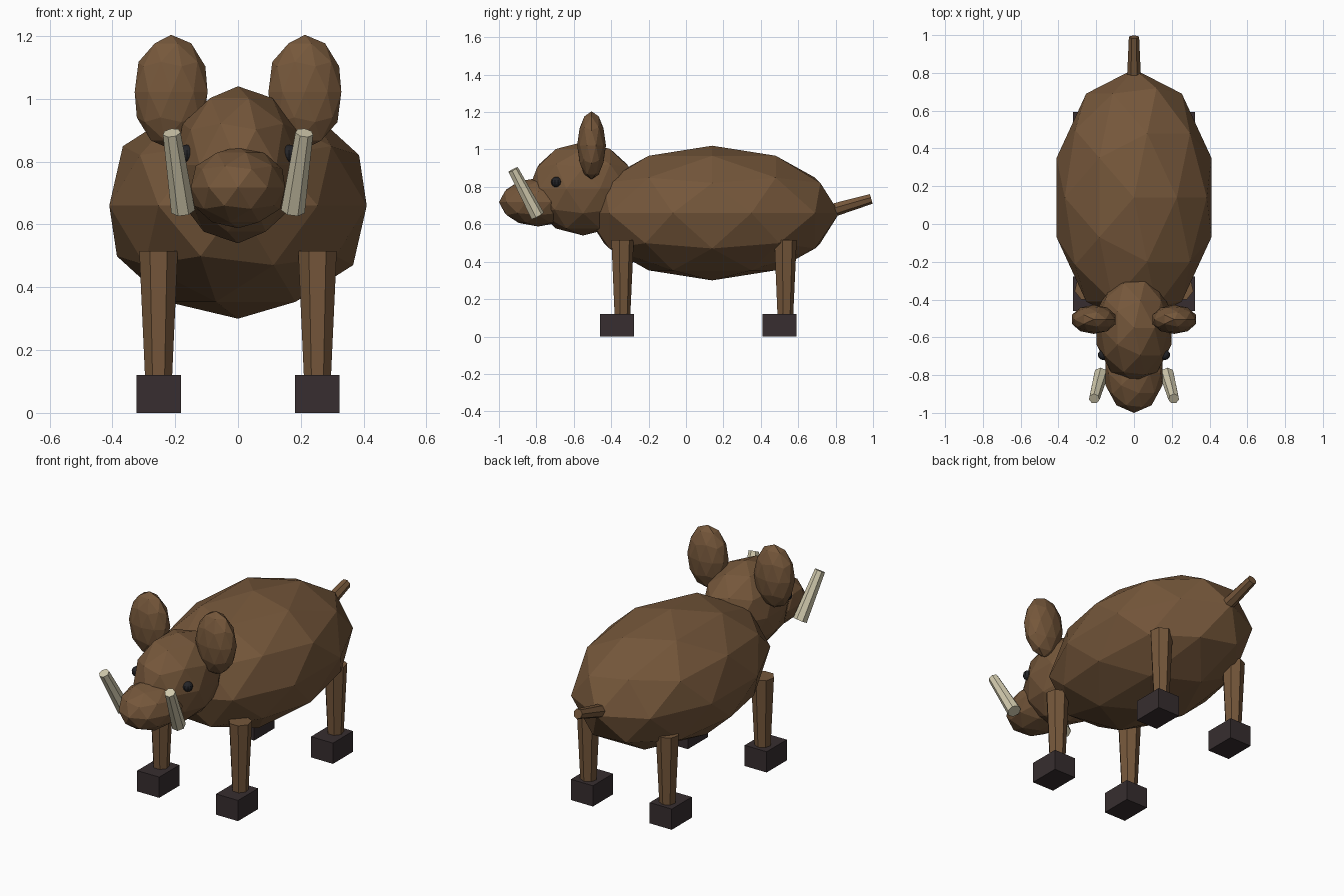
import bpy
from mathutils import Vector

if "Cube" in bpy.data.objects:
    bpy.data.objects.remove(bpy.data.objects["Cube"])


def material(name, rgb):
    m = bpy.data.materials.new(name)
    m.diffuse_color = (*rgb, 1)
    m.use_nodes = True
    m.node_tree.nodes["Principled BSDF"].inputs["Base Color"].default_value = m.diffuse_color
    return m


FUR = material("brown_fur", (0.178, 0.095, 0.043))
HOOF = material("dark_hoof", (0.038, 0.027, 0.029))
IVORY = material("ivory", (0.64, 0.59, 0.42))
BLACK = material("eye_black", (0.018, 0.018, 0.021))


def finish(name, mat):
    ob = bpy.context.object
    ob.name = name
    ob.data.materials.append(mat)
    return ob


def blob(name, centre, radii, mat):
    """Faceted ellipsoid."""
    bpy.ops.mesh.primitive_ico_sphere_add(subdivisions=2, radius=1, location=centre)
    ob = finish(name, mat)
    ob.scale = radii
    return ob


def taper(name, start, end, r1, r2, mat, sides=7):
    """Tapered rod between two points."""
    a, b = Vector(start), Vector(end)
    bpy.ops.mesh.primitive_cone_add(vertices=sides, radius1=r1, radius2=r2,
                                    depth=(b - a).length, location=(a + b) / 2)
    ob = finish(name, mat)
    ob.rotation_mode = 'QUATERNION'
    ob.rotation_quaternion = Vector((0, 0, 1)).rotation_difference(b - a)
    return ob


# Trunk, head and snout
blob("body", (0, 0.14, 0.66), (0.431, 0.68, 0.36), FUR)
blob("head", (0, -0.55, 0.79), (0.208, 0.29, 0.25), FUR)
blob("snout", (0, -0.79, 0.718), (0.158, 0.21, 0.13), FUR)

# Tail
taper("tail", (0, 0.77, 0.672), (0, 0.99, 0.737), 0.038, 0.028, FUR)

for side, s in (("left", -1), ("right", 1)):
    # Ears, eyes and tusks
    blob("ear_" + side, (s * 0.213, -0.505, 1.022), (0.122, 0.077, 0.182), FUR)
    bpy.ops.mesh.primitive_uv_sphere_add(segments=10, ring_count=8, radius=0.028,
                                         location=(s * 0.163, -0.693, 0.826))
    finish("eye_" + side, BLACK)
    taper("tusk_" + side, (s * 0.175, -0.795, 0.645), (s * 0.211, -0.925, 0.892),
          0.039, 0.029, IVORY)

    # Legs with block hooves
    for end, leg_y, hoof_y in (("front", -0.342, -0.369), ("back", 0.529, 0.5)):
        taper(f"{end}_leg_{side}", (s * 0.253, leg_y, 0.11), (s * 0.253, leg_y, 0.516),
              0.044, 0.063, FUR)
        bpy.ops.mesh.primitive_cube_add(size=1, location=(s * 0.2525, hoof_y, 0.06))
        finish(f"{end}_hoof_{side}", HOOF).scale = (0.141, 0.184, 0.12)
